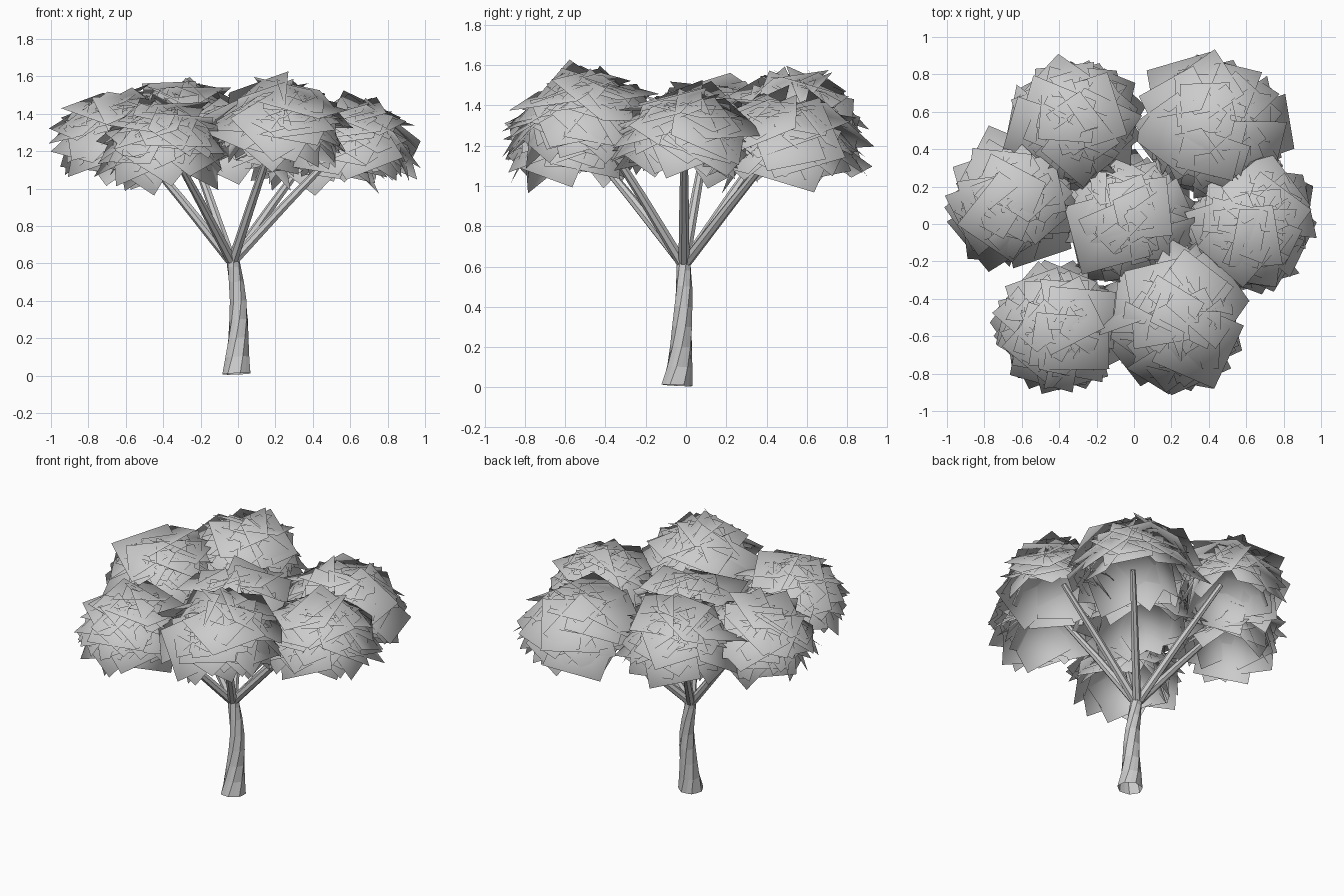
import bpy, math, random
from mathutils import Vector, Quaternion

if "Cube" in bpy.data.objects:
    bpy.data.objects.remove(bpy.data.objects["Cube"])

random.seed(5)


def make_object(name, verts, faces, smooth=True):
    mesh = bpy.data.meshes.new(name)
    mesh.from_pydata(verts, [], faces)
    mesh.update()
    for p in mesh.polygons:
        p.use_smooth = smooth
    obj = bpy.data.objects.new(name, mesh)
    bpy.context.collection.objects.link(obj)
    return obj


def tube(name, rings, sides, twist=0.0, flute=0.0):
    """Open tube through (centre, radius) rings, with optional twist and fluting."""
    verts, faces = [], []
    axis = (Vector(rings[-1][0]) - Vector(rings[0][0])).normalized()
    u = axis.cross(Vector((0, 1, 0))).normalized()
    v = axis.cross(u)
    for i, (c, r) in enumerate(rings):
        for k in range(sides):
            a = 2 * math.pi * k / sides + twist * i
            rr = r * (1 + flute * (-1) ** k)
            verts.append(Vector(c) + (u * math.cos(a) + v * math.sin(a)) * rr)
    for i in range(len(rings) - 1):
        for k in range(sides):
            n = (k + 1) % sides
            faces.append((i * sides + k, i * sides + n, (i + 1) * sides + n, (i + 1) * sides + k))
    return make_object(name, verts, faces, smooth=False)


def leaf_cluster(name, centre, radius, height, count=64):
    """Open, flared dome of square leaf cards lying roughly tangent to an ellipsoid."""
    centre = Vector(centre)
    verts, faces, normals = [], [], []
    golden = math.pi * (3 - math.sqrt(5))
    for i in range(count):
        s = 1 - (i + 0.5) / count
        a = golden * i + random.uniform(-0.3, 0.3)
        c = math.sqrt(max(0, 1 - s * s))
        d = Vector((c * math.cos(a), c * math.sin(a), s))
        k = random.uniform(0.62, 1.0)
        p = centre + Vector((d.x * radius * k, d.y * radius * k, d.z * height * k))
        n = Vector((d.x / radius, d.y / radius, d.z / height + 2.0)).normalized()
        n = (n + Vector([random.uniform(-0.3, 0.3) for _ in range(3)])).normalized()
        q = n.to_track_quat('Z', 'Y') @ Quaternion((0, 0, 1), random.uniform(0, math.pi))
        h = random.uniform(0.13, 0.19)
        b = len(verts)
        for x, y in ((-h, -h), (h, -h), (h, h), (-h, h)):
            w = p + q @ Vector((x, y, 0))
            verts.append(w)
            o = w - centre
            normals.append(Vector((o.x, o.y, o.z + 0.15)).normalized())
        faces.append((b, b + 1, b + 2, b + 3))
    obj = make_object(name, verts, faces)
    # soft foliage shading: normals point away from the cluster centre
    obj.data.normals_split_custom_set_from_vertices(normals)


# Twisted trunk flaring at the foot
tube("trunk", [((-0.005, -0.045, 0.01), 0.076), ((-0.004, -0.034, 0.1), 0.063),
               ((0.0, -0.024, 0.2), 0.054), ((0.004, -0.018, 0.3), 0.049),
               ((0.002, -0.014, 0.4), 0.044), ((-0.01, -0.01, 0.5), 0.04),
               ((-0.022, -0.01, 0.58), 0.036), ((-0.03, -0.01, 0.65), 0.033)],
     14, twist=0.25, flute=0.04)

# Foliage domes: x, y, base height, dome radius, dome height
clusters = {
    "back_left": (-0.32, 0.54, 1.3, 0.25, 0.22),
    "back_right": (0.43, 0.5, 1.17, 0.3, 0.25),
    "left": (-0.64, 0.12, 1.25, 0.23, 0.22),
    "middle": (-0.02, 0.02, 1.22, 0.25, 0.22),
    "right": (0.62, -0.01, 1.21, 0.24, 0.21),
    "front_left": (-0.4, -0.56, 1.2, 0.24, 0.22),
    "front_right": (0.23, -0.5, 1.29, 0.27, 0.23),
}
fork = Vector((-0.03, -0.01, 0.62))
for name, (x, y, z, r, h) in clusters.items():
    leaf_cluster("foliage_" + name, (x, y, z), r, h)
    if name == "middle":
        continue
    # Branch from the fork into the dome
    tip = Vector((x * 0.9, y * 0.9, z + 0.02))
    side = Vector((x, y, 0)).normalized() * 0.012
    tube("branch_" + name, [(fork + side, 0.028), (fork.lerp(tip, 0.5), 0.024), (tip, 0.017)], 7)
